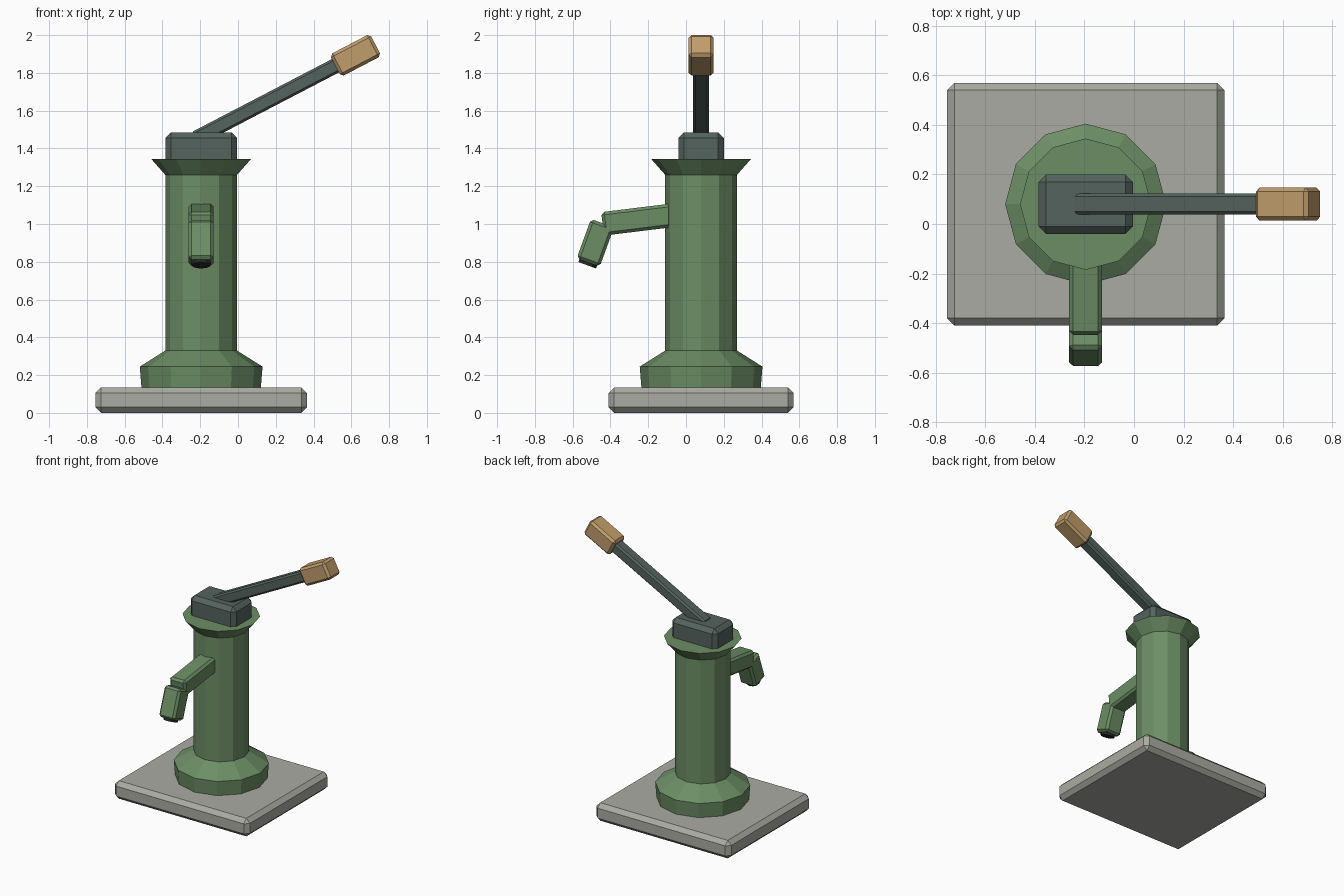
import bpy, bmesh
from math import radians, sin, cos, pi
from mathutils import Vector, Matrix

cube = bpy.data.objects.get("Cube")
if cube:
    bpy.data.objects.remove(cube, do_unlink=True)


def material(name, rgb):
    m = bpy.data.materials.new(name)
    m.use_nodes = True
    m.diffuse_color = (*rgb, 1)
    m.node_tree.nodes["Principled BSDF"].inputs["Base Color"].default_value = (*rgb, 1)
    return m


stone = material("stone grey", (0.40, 0.41, 0.36))
green = material("painted green", (0.15, 0.27, 0.13))
iron = material("dark iron", (0.09, 0.125, 0.11))
wood = material("handle wood", (0.53, 0.34, 0.15))
dark = material("outlet black", (0.02, 0.025, 0.025))

AX, AY = -0.195, 0.08  # pump axis


def add_object(name, bm, mat):
    bmesh.ops.recalc_face_normals(bm, faces=bm.faces)
    mesh = bpy.data.meshes.new(name)
    bm.to_mesh(mesh)
    bm.free()
    mesh.materials.append(mat)
    obj = bpy.data.objects.new(name, mesh)
    bpy.context.collection.objects.link(obj)
    return obj


def box(name, centre, size, bevel, mat, axis="X", angle=0):
    """Chamfered box, tilted about one axis."""
    bm = bmesh.new()
    bmesh.ops.create_cube(bm, size=1, matrix=Matrix.Diagonal((*size, 1)))
    bmesh.ops.bevel(bm, geom=bm.edges[:], offset=bevel, segments=1,
                    affect='EDGES', profile=0.5)
    bm.transform(Matrix.Translation(centre) @ Matrix.Rotation(radians(angle), 4, axis))
    return add_object(name, bm, mat)


def lathe(name, profile, sides, mat, matrix):
    """Closed turned solid from (radius, height) pairs."""
    bm = bmesh.new()
    rings = [[bm.verts.new((r * cos(2 * pi * i / sides), r * sin(2 * pi * i / sides), z))
              for i in range(sides)] for r, z in profile]
    for low, high in zip(rings, rings[1:]):
        for i in range(sides):
            j = (i + 1) % sides
            bm.faces.new((low[i], low[j], high[j], high[i]))
    bm.faces.new(rings[0])
    bm.faces.new(rings[-1])
    bm.transform(matrix)
    return add_object(name, bm, mat)


# Ground slab
box("base_slab", (AX, AY, 0.0675), (1.12, 0.98, 0.135), 0.03, stone)

# Foot flange, column and flared collar
lathe("pump_body",
      [(0.315, 0.12), (0.325, 0.245), (0.19, 0.33), (0.19, 1.26), (0.265, 1.345)],
      12, green, Matrix.Translation((AX, AY, 0)))

# Iron head block
box("head_block", (AX, AY, 1.398), (0.38, 0.24, 0.175), 0.03, iron)

# Lever and grip, on one tilted line
TILT = 27.5
along = Vector((cos(radians(TILT)), 0, sin(radians(TILT))))
grip_centre = Vector((0.622, AY, 1.893))
lever_length = 0.89
box("lever", grip_centre - along * (lever_length / 2 + 0.07),
    (lever_length, 0.085, 0.08), 0.012, iron, "Y", -TILT)
box("lever_grip", grip_centre, (0.24, 0.133, 0.132), 0.016, wood, "Y", -TILT)

# Spout arm and drooping nozzle
box("spout_arm", (AX, -0.243, 1.025), (0.133, 0.40, 0.125), 0.016, green, "X", 7)
nozzle_centre = (AX, -0.48, 0.9)
box("spout_nozzle", nozzle_centre, (0.133, 0.13, 0.222), 0.016, green, "X", -20)

# Outlet disc under the nozzle
lathe("spout_outlet", [(0.05, -0.126), (0.05, -0.10)], 12, dark,
      Matrix.Translation(nozzle_centre) @ Matrix.Rotation(radians(-20), 4, "X"))
